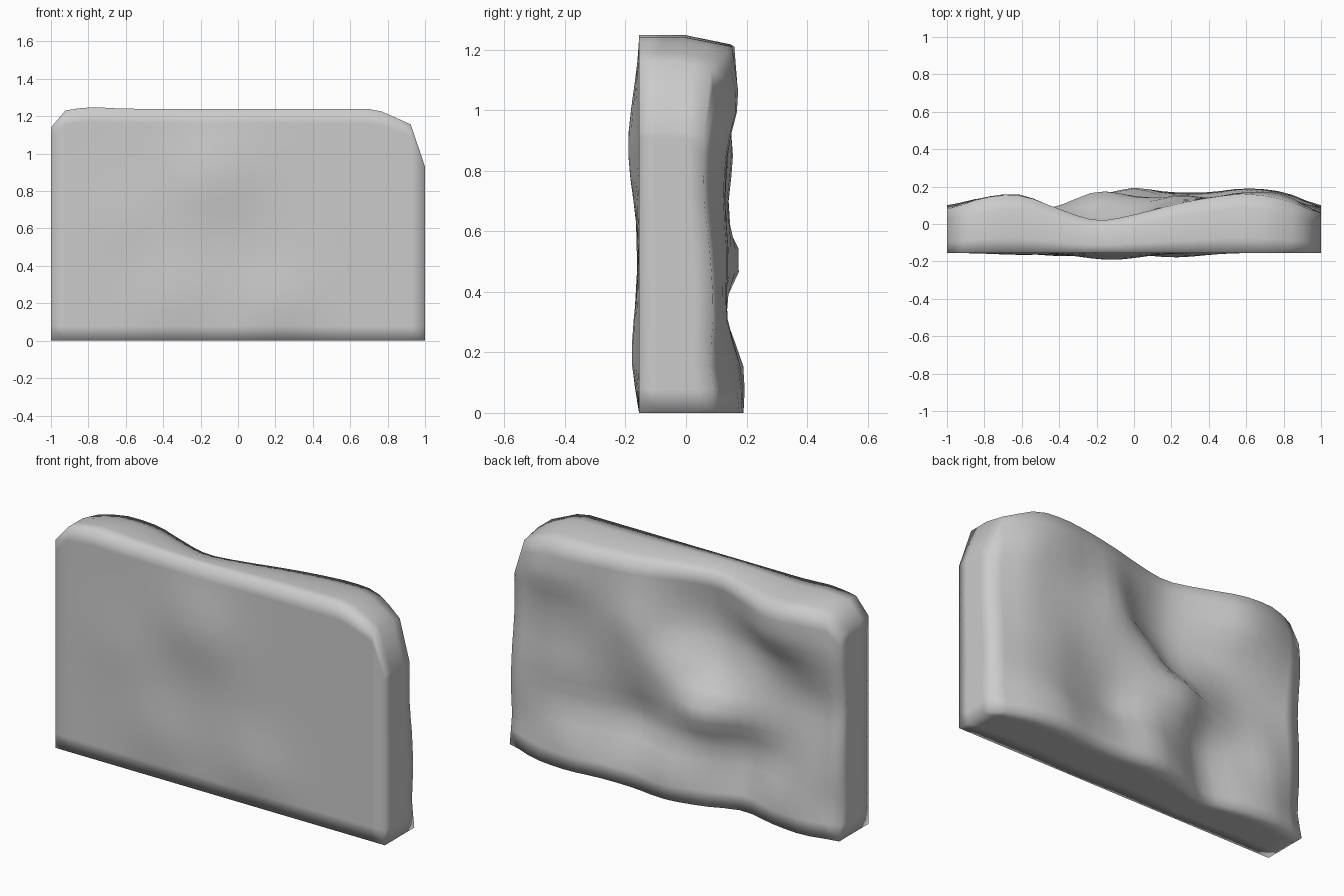
import bpy, bmesh
from math import exp

if "Cube" in bpy.data.objects:
    bpy.data.objects.remove(bpy.data.objects["Cube"])

# Back relief: depth (y, in hundredths) by height row, left (x=-1) to right (x=1)
ROWS = [0.0, 0.15, 0.33, 0.52, 0.70, 0.88, 1.05, 1.24]
RELIEF = [
    [10, 14, 12, 8, 15, 19, 17, 17, 19, 17, 10],
    [7, 13, 11, 5, 13, 19, 14, 14, 18, 15, 8],
    [8, 11, 6, 3, 11, 13, 6, 9, 13, 13, 9],
    [8, 8, 6, 10, 18, 15, 11, 11, 14, 13, 8],
    [7, 5, 4, 5, 4, 13, 14, 13, 13, 12, 6],
    [8, 9, 6, 1, -2, 4, 15, 14, 14, 13, 6],
    [9, 14, 15, 6, -1, 3, 12, 14, 17, 16, 6],
    [8, 14, 15, 8, 2, 5, 10, 14, 16, 13, 6],
]
# Worn top outline
TOP = [(-1, 1.14), (-.96, 1.225), (-.8, 1.25), (-.6, 1.24), (.74, 1.24),
       (.82, 1.2), (.92, 1.165), (.96, 1.06), (1, .93)]


def linear(points, x):
    for (x0, y0), (x1, y1) in zip(points, points[1:]):
        if x <= x1:
            return y0 + (y1 - y0) * max(0, x - x0) / (x1 - x0)
    return points[-1][1]


def cubic(values, t):
    n = len(values) - 1
    i = min(int(t), n - 1)
    f = t - i
    a, b, c, d = (values[min(max(i + k, 0), n)] for k in (-1, 0, 1, 2))
    return b + .5 * f * (c - a + f * (2*a - 5*b + 4*c - d + f * (3*(b - c) + d - a)))


def back(x, z):
    row = linear([(h, i) for i, h in enumerate(ROWS)], z)
    return cubic([cubic(r, (x + 1) * 5) for r in RELIEF], row) / 100


def front(x, z):
    bumps = [(-.12, .88, .037, .22), (.22, .2, .024, .2), (-.35, .25, .018, .2),
             (-.6, .65, .01, .2)]
    y = sum(h * exp(-((x - cx)**2 + (z - cz)**2) / (r * r)) for cx, cz, h, r in bumps)
    fade = min(1, z / .1, (1.24 - z) / .1, (1 - abs(x)) / .1)
    return -.155 - y * max(0, fade)


# Slab: unit block sliced into a regular grid
bm = bmesh.new()
bmesh.ops.create_cube(bm, size=1)
for axis, cuts in ((0, 26), (1, 4), (2, 16)):
    for i in range(1, cuts):
        p, n = [0, 0, 0], [0, 0, 0]
        p[axis], n[axis] = i / cuts - .5, 1
        bmesh.ops.bisect_plane(bm, geom=bm.verts[:] + bm.edges[:] + bm.faces[:],
                               plane_co=p, plane_no=n)

# Shape the front, rough back and worn top corners
for v in bm.verts:
    x, t, z = v.co.x * 2, v.co.y + .5, (v.co.z + .5) * 1.24
    y0, y1 = front(x, z), back(x, z)
    if z > .8:
        z = .8 + (z - .8) * (linear(TOP, x) - .8) / .44
        z -= .03 * max(0, t - .5) * 2 * (z - .8) / .44
    v.co = (x, y0 + (y1 - y0) * t, max(z, 0))

mesh = bpy.data.meshes.new("stone_slab")
bm.to_mesh(mesh)
bm.free()
mesh.shade_smooth()
slab = bpy.data.objects.new("stone_slab", mesh)
bpy.context.collection.objects.link(slab)
